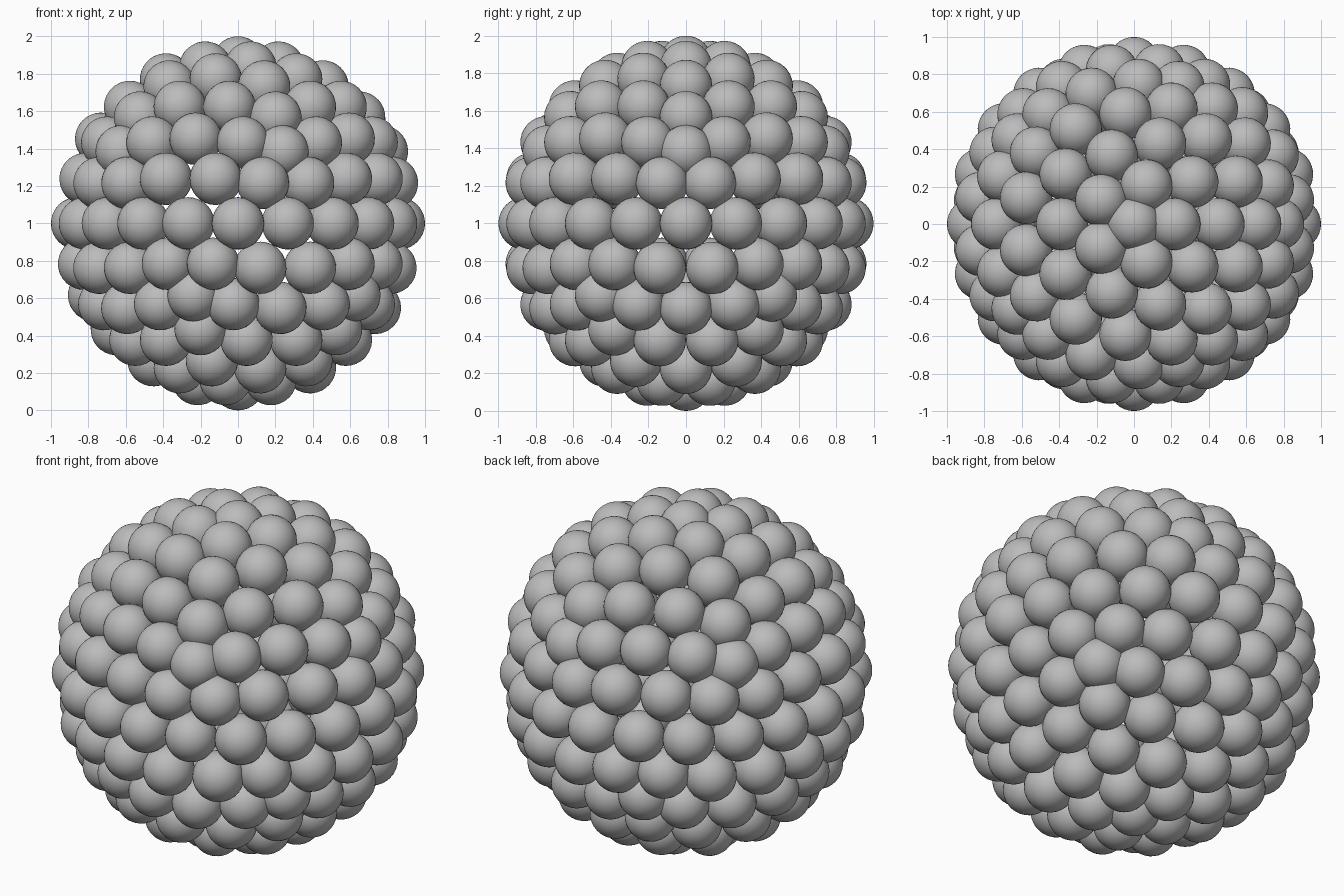
import bpy
import bmesh
from mathutils import Vector

cube = bpy.data.objects.get("Cube")
if cube:
    bpy.data.objects.remove(cube, do_unlink=True)

BALL_RADIUS = 0.14
SHELL_RADIUS = 1 - BALL_RADIUS
CENTRE = Vector((0, 0, 1))

# Plain grey material
grey = bpy.data.materials.new("grey")
grey.use_nodes = True
colour = (0.5, 0.5, 0.5, 1)
grey.diffuse_color = colour
grey.node_tree.nodes["Principled BSDF"].inputs["Base Color"].default_value = colour

# One smooth ball mesh, shared by every ball
bm = bmesh.new()
bmesh.ops.create_uvsphere(bm, u_segments=32, v_segments=16, radius=BALL_RADIUS)
for face in bm.faces:
    face.smooth = True
ball_mesh = bpy.data.meshes.new("ball")
bm.to_mesh(ball_mesh)
bm.free()
ball_mesh.materials.append(grey)

# Geodesic layout: one ball per vertex, its pole pointing outward
layout = bmesh.new()
bmesh.ops.create_icosphere(layout, subdivisions=3, radius=SHELL_RADIUS)
for vert in layout.verts:
    ball = bpy.data.objects.new("ball", ball_mesh)
    ball.location = CENTRE + vert.co
    ball.rotation_euler = vert.co.to_track_quat('Z', 'Y').to_euler()
    bpy.context.scene.collection.objects.link(ball)
layout.free()
